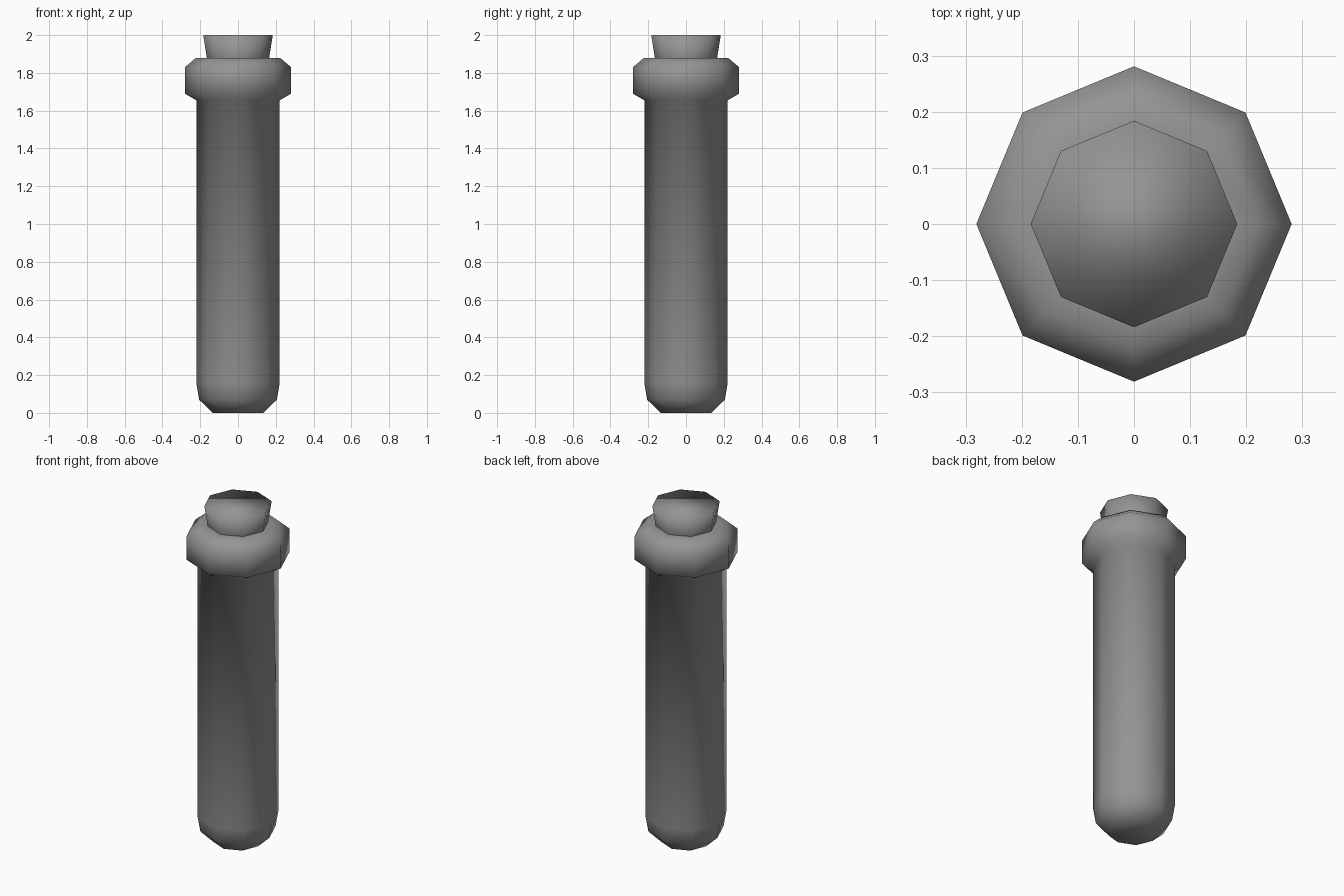
import bpy, bmesh
from math import cos, sin, pi

if "Cube" in bpy.data.objects:
    bpy.data.objects.remove(bpy.data.objects["Cube"])

SIDES = 8

dark_grey = bpy.data.materials.new("dark_grey")
dark_grey.diffuse_color = (0.3, 0.3, 0.3, 1)
dark_grey.use_nodes = True
dark_grey.node_tree.nodes["Principled BSDF"].inputs["Base Color"].default_value = dark_grey.diffuse_color


def lathe(name, profile, cap_bottom=False, cap_top=False):
    """Revolve (radius, height) points around z with smooth shading."""
    bm = bmesh.new()
    rings = [[bm.verts.new((r * cos(2 * pi * i / SIDES), r * sin(2 * pi * i / SIDES), z))
              for i in range(SIDES)] for r, z in profile]
    for low, high in zip(rings, rings[1:]):
        for i in range(SIDES):
            j = (i + 1) % SIDES
            bm.faces.new((low[i], low[j], high[j], high[i]))
    if cap_bottom:
        bm.faces.new(rings[0][::-1])
    if cap_top:
        bm.faces.new(rings[-1])
    for f in bm.faces:
        f.smooth = True
    mesh = bpy.data.meshes.new(name)
    bm.to_mesh(mesh)
    bm.free()
    mesh.materials.append(dark_grey)
    obj = bpy.data.objects.new(name, mesh)
    bpy.context.collection.objects.link(obj)
    return obj


# Tube with rounded base and thick lip, closing in on the stopper
lathe("tube", [(0.133, 0), (0.206, 0.07), (0.221, 0.16), (0.221, 1.655),
               (0.281, 1.69), (0.281, 1.83), (0.222, 1.88), (0.165, 1.88)],
      cap_bottom=True)

# Tapered stopper
lathe("stopper", [(0.165, 1.88), (0.184, 2.0)], cap_top=True)
